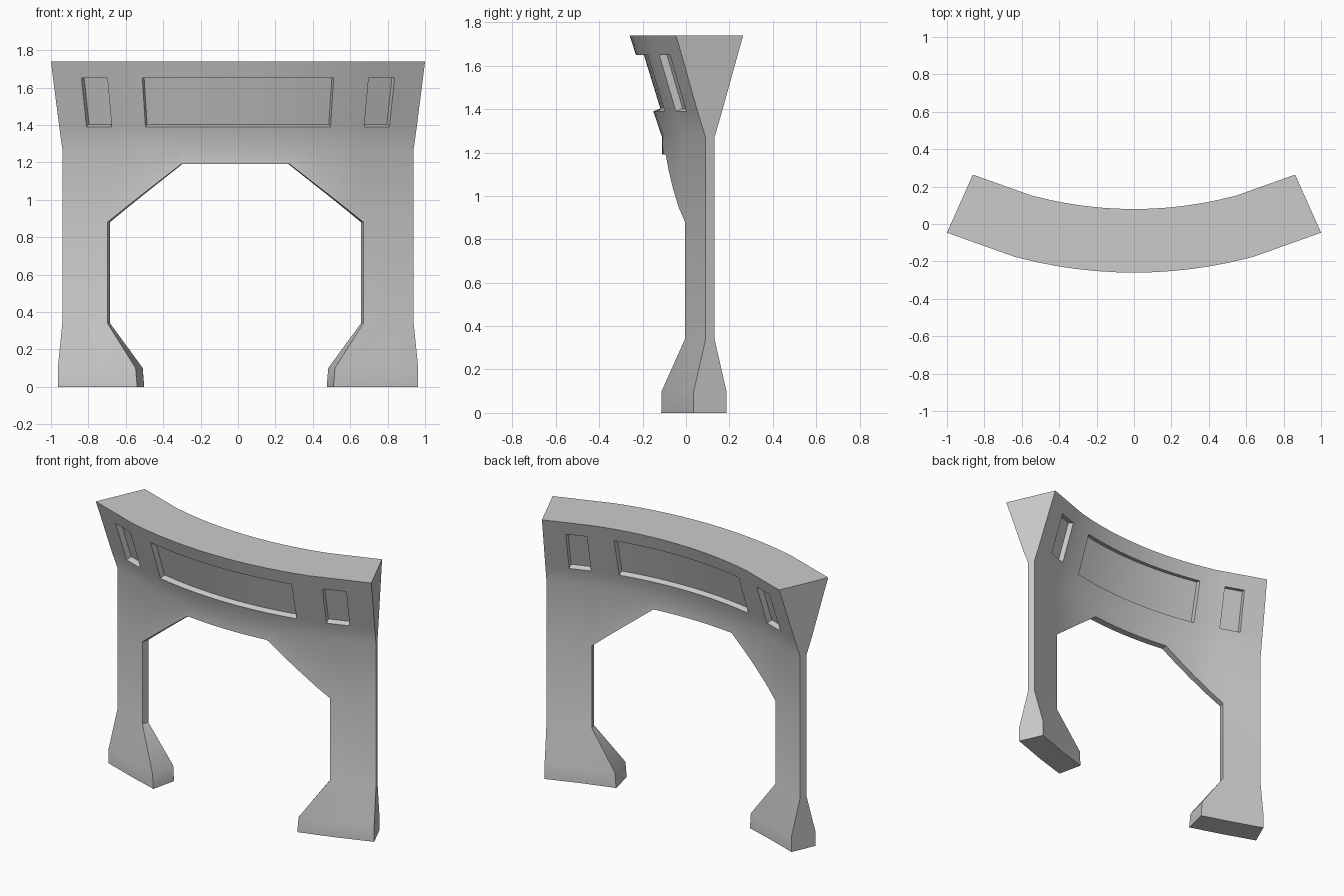
import bpy, bmesh
from math import sin, cos, radians

if "Cube" in bpy.data.objects:
    bpy.data.objects.remove(bpy.data.objects["Cube"])

CY = 2.19                       # centre of the plan arc is (0, CY)
OUT, KINK, LEG = 24.1, 15.1, 16.8
half = [2.42, 4.84, 7.25, 9.7, 12.2, KINK, LEG, 20.3, OUT]
lines = [-a for a in reversed(half)] + [0] + half

# rows: height, front radius, back radius, angle of the leg's inner edge
rows = [(0.00, 2.360, 2.195, 12.85),
        (0.10, 2.360, 2.195, 13.05),
        (0.34, 2.300, 2.255, 17.35),
        (0.88, 2.300, 2.255, 17.35),   # underside of the opening
        (1.27, 2.300, 2.255, LEG),
        (1.39, 2.341, 2.217, LEG),
        (1.65, 2.421, 2.138, LEG),
        (1.74, 2.450, 2.110, LEG)]


def point(a, j, side):
    """Position on the front (side 0) or back (side 1) skin."""
    z, rf, rb, inner = rows[j]
    s, m = (1 if a > 0 else -1), abs(a)
    if j == 3 and m < LEG:      # flat crown, then sloping haunches
        z = 1.19 - 0.31 * max(0, m - 7.25) / (17.35 - 7.25)
    if m >= LEG:
        m = inner + (m - LEG) * (OUT - inner) / (OUT - LEG)
    t = s * m
    if j < 4 and m < 23:
        t -= 0.36               # opening sits slightly off centre
    r = rb if side else rf
    if abs(t) > KINK:           # straight end sections
        r *= cos(radians(4.5)) / cos(radians(abs(t) - 19.6))
    t = radians(t)
    return (r * sin(t), CY - r * cos(t), z)


bm = bmesh.new()
verts = {}


def vert(i, j, side):
    if (i, j, side) not in verts:
        verts[i, j, side] = bm.verts.new(point(lines[i], j, side))
    return verts[i, j, side]


# front and back skins, legs included
cells = []
for i in range(len(lines) - 1):
    is_leg = min(abs(lines[i]), abs(lines[i + 1])) >= LEG
    for j in range(0 if is_leg else 3, len(rows) - 1):
        cells.append((i, j))

windows = {}
edge_count = {}
for i, j in cells:
    corners = [(i, j), (i + 1, j), (i + 1, j + 1), (i, j + 1)]
    mid = abs(lines[i] + lines[i + 1]) / 2
    for side in (0, 1):
        loop = corners if side == 0 else corners[::-1]
        f = bm.faces.new([vert(a, b, side) for a, b in loop])
        if j == 5 and (mid < 12.2 or LEG < mid < 20.3):
            group = 0 if mid < 12.2 else (1 if lines[i] > 0 else -1)
            windows.setdefault((group, side), []).append(f)
    for k in range(4):
        e = (corners[k], corners[(k + 1) % 4])
        edge_count.setdefault(frozenset(e), []).append(e)

# rim joining the two skins
for es in edge_count.values():
    if len(es) == 1:
        (a, b), (c, d) = es[0]
        bm.faces.new([vert(c, d, 0), vert(a, b, 0), vert(a, b, 1), vert(c, d, 1)])
bmesh.ops.recalc_face_normals(bm, faces=bm.faces[:])

# recessed panels on both sides of the lintel
for faces in windows.values():
    bmesh.ops.inset_region(bm, faces=faces, thickness=0.003, depth=-0.035,
                           use_boundary=True, use_even_offset=True)

mesh = bpy.data.meshes.new("curved_arch")
bm.to_mesh(mesh)
bm.free()
arch = bpy.data.objects.new("curved_arch", mesh)
bpy.context.collection.objects.link(arch)
bpy.context.view_layer.objects.active = arch
arch.select_set(True)
bpy.ops.object.shade_smooth_by_angle(angle=radians(35))
